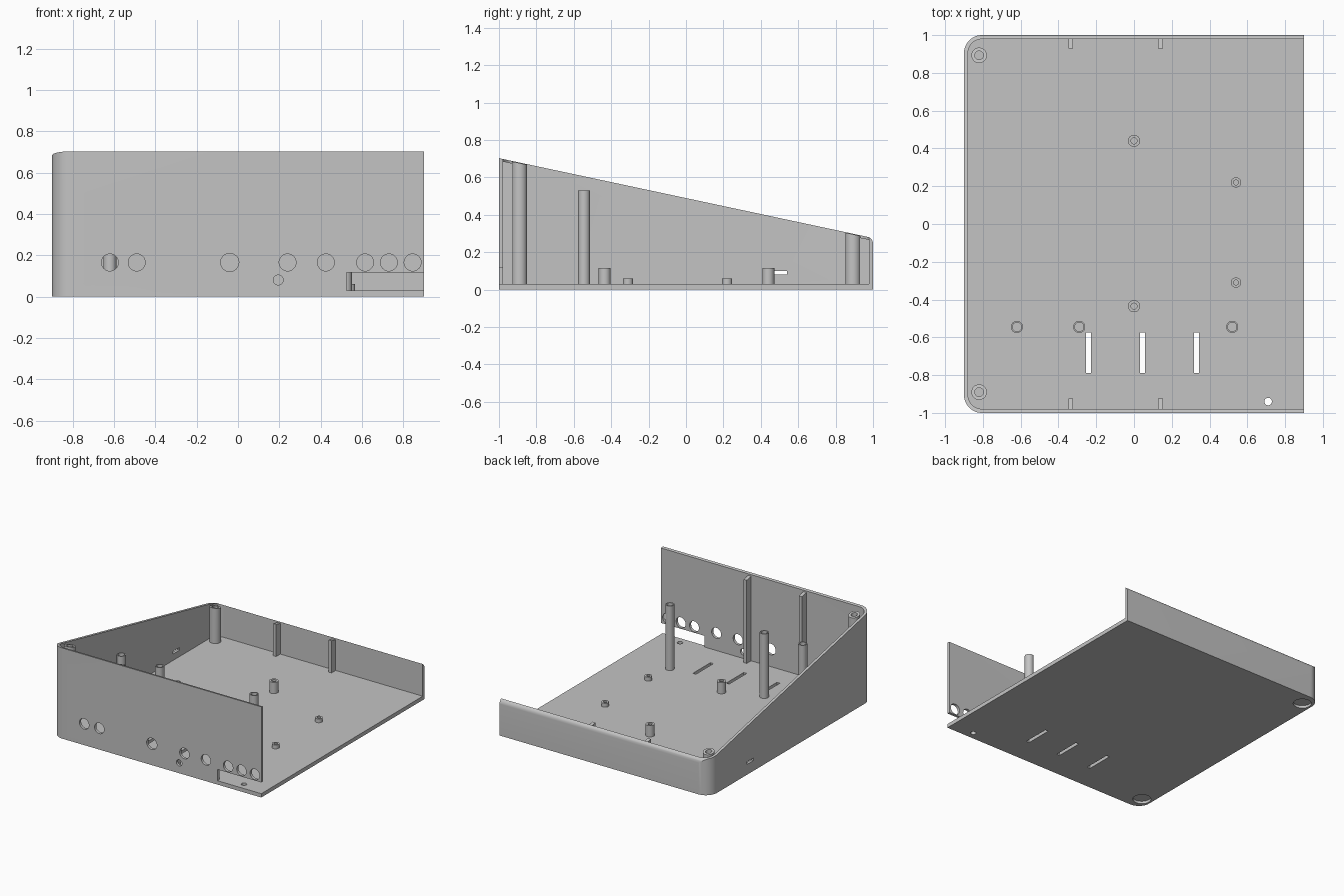
import bpy, bmesh, math
from mathutils import Matrix

if "Cube" in bpy.data.objects:
    bpy.data.objects.remove(bpy.data.objects["Cube"])

FLOOR, WALL = 0.03, 0.021
grey = bpy.data.materials.new("plain_grey")
grey.diffuse_color = (0.55, 0.55, 0.55, 1)
grey.use_nodes = True
grey.node_tree.nodes["Principled BSDF"].inputs["Base Color"].default_value = grey.diffuse_color


def slope(y):
    """Height of the slanted rim at depth y."""
    return 0.703 - 0.2135 * (y + 1)


def make(name, bm):
    bmesh.ops.recalc_face_normals(bm, faces=bm.faces[:])
    me = bpy.data.meshes.new(name)
    bm.to_mesh(me)
    bm.free()
    me.materials.append(grey)
    ob = bpy.data.objects.new(name, me)
    bpy.context.collection.objects.link(ob)
    return ob


def prism(name, pts, z0, top):
    """Extrude an xy outline from z0 to top(y)."""
    bm = bmesh.new()
    lo = [bm.verts.new((x, y, z0)) for x, y in pts]
    hi = [bm.verts.new((x, y, top(y))) for x, y in pts]
    bm.faces.new(lo)
    bm.faces.new(hi)
    n = len(pts)
    for i in range(n):
        j = (i + 1) % n
        bm.faces.new((lo[i], lo[j], hi[j], hi[i]))
    return make(name, bm)


def rect(x0, x1, y0, y1):
    return [(x0, y0), (x1, y0), (x1, y1), (x0, y1)]


def box(name, x0, x1, y0, y1, z0, z1):
    return prism(name, rect(x0, x1, y0, y1), z0, lambda y: z1)


def rounded_plan(x0, x1, y1, r, steps=12):
    """Plan outline with the two left corners rounded."""
    arc = [math.pi / 2 * (1 + i / steps) for i in range(steps + 1)]
    back = [(x0 + r + r * math.cos(a), y1 - r + r * math.sin(a)) for a in arc]
    return [(x1, y1)] + back + [(x, -y) for x, y in reversed(back)] + [(x1, -y1)]


def cylinder(name, loc, r, depth, along_y=False):
    bm = bmesh.new()
    rot = Matrix.Rotation(math.pi / 2 if along_y else 0, 4, 'X')
    bmesh.ops.create_cone(bm, cap_ends=True, segments=32, radius1=r, radius2=r,
                          depth=depth, matrix=Matrix.Translation(loc) @ rot)
    return make(name, bm)


def tube(name, x, y, r, hole, top, n=32):
    """Hollow post standing on the floor, open at the top."""
    bm = bmesh.new()

    def ring(rad, z):
        vs = []
        for i in range(n):
            a = 2 * math.pi * i / n
            py = y + rad * math.sin(a)
            vs.append(bm.verts.new((x + rad * math.cos(a), py, z(py))))
        return vs
    rings = [ring(r, lambda v: FLOOR - 0.004), ring(r, top),
             ring(hole, top), ring(hole, lambda v: FLOOR + 0.001)]
    for a, b in zip(rings, rings[1:]):
        for i in range(n):
            j = (i + 1) % n
            bm.faces.new((a[i], a[j], b[j], b[i]))
    bm.faces.new(rings[0])
    bm.faces.new(rings[3])
    return make(name, bm)


def boolean(ob, cutter, op='DIFFERENCE'):
    mod = ob.modifiers.new("cut", 'BOOLEAN')
    mod.object, mod.operation, mod.solver = cutter, op, 'EXACT'
    dg = bpy.context.evaluated_depsgraph_get()
    me = bpy.data.meshes.new_from_object(ob.evaluated_get(dg))
    ob.modifiers.clear()
    ob.data = me
    bpy.data.objects.remove(cutter)


# Case shell: rounded plan, slanted rim, open right side
case = prism("case_shell", rounded_plan(-0.9, 0.9, 1.0, 0.095), 0, slope)
boolean(case, prism("cavity", rounded_plan(-0.9 + WALL, 1.1, 1.0 - WALL, 0.075),
                    FLOOR, lambda y: 1.0))

# Rounded upper edge along the back wall
R, CY = 0.04, 0.96
CZ = slope(CY) - R
bm = bmesh.new()
edge = [(CY, 0.5), (1.1, 0.5), (1.1, CZ)]
edge += [(CY + R * math.cos(a), CZ + R * math.sin(a))
         for a in [math.pi / 2 * i / 8 for i in range(9)]]
ends = [[bm.verts.new((x, y, z)) for y, z in edge] for x in (-1.1, 1.1)]
for f in ends:
    bm.faces.new(f)
for i in range(len(edge)):
    j = (i + 1) % len(edge)
    bm.faces.new((ends[0][i], ends[0][j], ends[1][j], ends[1][i]))
boolean(case, make("edge_cutter", bm))

# Front wall sockets and connector notch
for x, z, r in [(-0.62, 0.165, 0.041), (-0.49, 0.165, 0.041), (-0.04, 0.165, 0.044),
                (0.24, 0.165, 0.041), (0.425, 0.165, 0.041), (0.615, 0.165, 0.041),
                (0.73, 0.165, 0.041), (0.845, 0.165, 0.041), (0.195, 0.08, 0.024)]:
    boolean(case, cylinder("socket", (x, -0.99, z), r, 0.1, True))
boolean(case, box("notch", 0.525, 1.0, -1.1, -0.95, FLOOR, 0.117))

# Floor slots, floor hole and left wall slot
for x in (-0.24, 0.045, 0.33):
    boolean(case, box("slot", x - 0.013, x + 0.013, -0.79, -0.575, -0.1, 0.1))
boolean(case, cylinder("hole", (0.71, -0.94, 0), 0.02, 0.2))
boolean(case, box("side_slot", -1.0, -0.85, 0.46, 0.54, 0.08, 0.1))

# Corner screw posts with recesses under the floor
for y, side in ((-0.89, "front"), (0.893, "back")):
    boolean(case, cylinder("recess", (-0.82, y, 0), 0.065, 0.04))
    tube(f"{side}_corner_post", -0.82, y, 0.041, 0.023, lambda v: slope(v) - 0.003)

# Tall, medium and small standoffs
for label, r, hole, h, spots in [
        ("tall", 0.032, 0.024, 0.53, [(-0.62, -0.545), (-0.29, -0.545), (0.52, -0.545)]),
        ("medium", 0.032, 0.016, 0.117, [(0, 0.44), (0, -0.435)]),
        ("small", 0.027, 0.013, 0.06, [(0.54, 0.22), (0.54, -0.31)])]:
    for i, (x, y) in enumerate(spots):
        tube(f"{label}_standoff_{i + 1}", x, y, r, hole, lambda v: h)

# Stiffening ribs on the front and back walls
for x in (-0.335, 0.14):
    for side, y0, y1 in (("front", -0.985, -0.925), ("back", 0.928, 0.985)):
        prism(f"{side}_rib", rect(x - 0.013, x + 0.013, y0, y1),
              FLOOR - 0.004, lambda y: slope(y) - 0.012)

# Smooth curved faces, keep edges sharp
for ob in bpy.context.scene.objects:
    ob.select_set(True)
    bpy.context.view_layer.objects.active = ob
bpy.ops.object.shade_smooth_by_angle(angle=math.radians(30))
